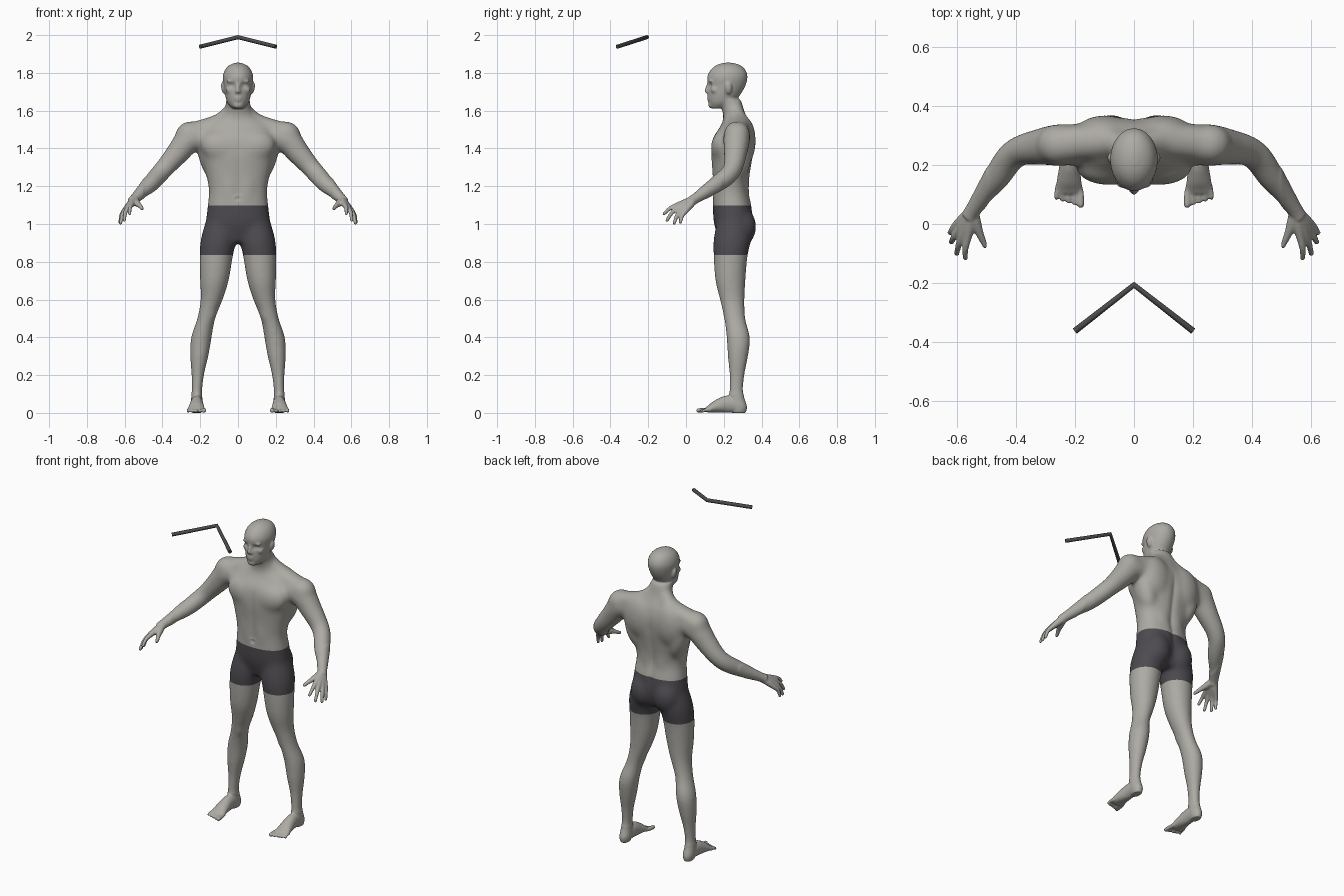
import bpy, bmesh, math
from mathutils import Vector, Matrix

if "Cube" in bpy.data.objects:
    bpy.data.objects.remove(bpy.data.objects["Cube"])


def material(name, rgb):
    mat = bpy.data.materials.new(name)
    mat.use_nodes = True
    mat.diffuse_color = (*rgb, 1)
    mat.node_tree.nodes["Principled BSDF"].inputs["Base Color"].default_value = (*rgb, 1)
    return mat


skin = material("warm grey skin", (.42, .405, .37))
cloth = material("charcoal cloth", (.075, .07, .08))
dark = material("dark grey metal", (.07, .07, .07))

bm = bmesh.new()
SIDES = 24


def smooth_path(rings, steps=4):
    """Catmull-Rom interpolation through (x, y, z, radius, radius) rings."""
    pts = [Vector(r) for r in rings]
    pts = [pts[0]] + pts + [pts[-1]]
    out = []
    for a, b, c, d in zip(pts, pts[1:], pts[2:], pts[3:]):
        for i in range(steps):
            t = i / steps
            out.append(b + (c - a) * (t / 2) + (a * 2 - b * 5 + c * 4 - d) * (t * t / 2)
                       + (b * 3 - a - c * 3 + d) * (t ** 3 / 2))
    return out + [pts[-1]]


def loft(rings, side=1, flat=True, power=2):
    """Closed skin over rings; flat rings stay level, others follow the path."""
    path = smooth_path(rings)
    loops = []
    for i, p in enumerate(path):
        u, v = Vector((1, 0, 0)), Vector((0, 1, 0))
        if not flat:
            t = path[min(i + 1, len(path) - 1)].to_3d() - path[max(i - 1, 0)].to_3d()
            u = t.cross(Vector((0, 0, 1))).normalized()
            v = u.cross(t).normalized()
        loop = []
        for k in range(SIDES):
            c, s = math.cos(math.tau * k / SIDES), math.sin(math.tau * k / SIDES)
            c = math.copysign(abs(c) ** (2 / power), c)
            s = math.copysign(abs(s) ** (2 / power), s)
            co = p.to_3d() + u * (c * p[3]) + v * (s * p[4])
            co.x *= side
            loop.append(bm.verts.new(co))
        loops.append(loop)
    for a, b in zip(loops, loops[1:]):
        for k in range(SIDES):
            n = (k + 1) % SIDES
            bm.faces.new((a[k], a[n], b[n], b[k]))
    bm.faces.new(loops[0][::-1])
    bm.faces.new(loops[-1])


def blob(centre, radii, side=1, tilt=0):
    x, y, z = centre
    m = (Matrix.Translation((x * side, y, z)) @ Matrix.Rotation(tilt * side, 4, "Y")
         @ Matrix.Diagonal((*radii, 1)))
    bmesh.ops.create_uvsphere(bm, u_segments=SIDES, v_segments=16, radius=1, matrix=m)


def digit(points, radii, side):
    """Finger or toe with a rounded tip."""
    loft([(*p, r, r) for p, r in zip(points, radii)], side, flat=False)
    blob(points[-1], [radii[-1]] * 3, side)


# Torso and neck
loft([(0, y, z, w, d) for y, z, w, d in (
    (.25, .90, .10, .07), (.25, 1, .165, .102), (.245, 1.1, .161, .103), (.237, 1.18, .155, .094),
    (.24, 1.28, .174, .102), (.245, 1.38, .2, .113), (.252, 1.46, .21, .108),
    (.264, 1.52, .17, .08), (.262, 1.56, .1, .064), (.25, 1.6, .071, .058),
    (.235, 1.66, .065, .06))], power=2.3)

# Head
loft([(0, y, z, w, d) for y, z, w, d in (
    (.168, 1.612, .03, .034), (.187, 1.64, .055, .067), (.2, 1.68, .068, .085),
    (.215, 1.73, .076, .099), (.219, 1.78, .081, .107), (.223, 1.82, .067, .089),
    (.224, 1.843, .042, .058), (.224, 1.854, .012, .02))])
blob((0, .135, 1.63), (.028, .017, .018))
blob((0, .122, 1.669), (.023, .011, .007))
blob((0, .123, 1.656), (.019, .011, .007))
loft([(0, .124, 1.75, .008, .01), (0, .115, 1.725, .009, .012), (0, .112, 1.7, .013, .014),
      (0, .12, 1.692, .011, .01)])
blob((0, .107, 1.703), (.01, .008, .009))

for s in (1, -1):
    # Face halves and ears
    blob((.03, .133, 1.755), (.03, .013, .01), s)
    blob((.045, .152, 1.71), (.022, .02, .02), s)
    blob((.012, .118, 1.698), (.008, .01, .008), s)
    blob((.079, .225, 1.718), (.01, .019, .032), s, .2)

    # Chest, shoulder, back and seat muscles
    blob((.085, .19, 1.405), (.115, .059, .085), s, -.3)
    blob((.1, .31, 1.44), (.1, .06, .13), s)
    blob((.15, .275, 1.36), (.06, .07, .14), s, .25)
    blob((.045, .295, 1.2), (.05, .04, .2), s)
    blob((.045, .18, 1.2), (.05, .04, .17), s)
    blob((.26, .27, 1.477), (.075, .07, .066), s, .5)
    blob((.078, .298, .985), (.08, .075, .1), s)
    loft([(.02, .256, 1.64, .03, .03), (.045, .266, 1.59, .042, .042),
          (.1, .28, 1.535, .055, .05), (.22, .275, 1.495, .06, .05)], s, flat=False)

    # Arm
    loft([(x, y, z, r, r) for x, y, z, r in (
        (.18, .27, 1.47, .07), (.26, .268, 1.445, .072), (.32, .262, 1.375, .063),
        (.385, .25, 1.3, .053), (.425, .22, 1.255, .051), (.465, .16, 1.21, .047),
        (.51, .1, 1.168, .035), (.545, .05, 1.135, .027), (.56, .025, 1.118, .028))],
         s, flat=False)

    # Hand
    wrist = Vector((.548, .045, 1.13))
    for knuckle, tip in (((.565, -.045, 1.1), (.573, -.116, 1.054)),
                         ((.583, -.04, 1.088), (.602, -.101, 1.019)),
                         ((.597, -.025, 1.075), (.621, -.062, 1.005)),
                         ((.604, -.003, 1.067), (.625, -.03, 1.008))):
        k, t = Vector(knuckle), Vector(tip)
        bend = (k + t) / 2 + Vector((.004, -.004, .006))
        digit((wrist, (wrist + k) / 2, k, bend, t), (.02, .019, .014, .011, .009), s)
    digit((wrist, Vector((.537, 0, 1.112)), Vector((.522, -.038, 1.098)),
           Vector((.506, -.073, 1.081))), (.02, .019, .013, .01), s)

    # Leg
    loft([(.09, .25, 1.02, .08, .085), (.103, .245, .92, .095, .1), (.115, .236, .83, .089, .091),
          (.125, .235, .7, .077, .081), (.139, .245, .6, .06, .067), (.168, .258, .5, .049, .058),
          (.194, .277, .4, .056, .064), (.205, .275, .3, .05, .056), (.213, .27, .2, .035, .042),
          (.218, .266, .1, .029, .039), (.218, .281, .035, .032, .042), (.218, .281, 0, .025, .036)], s)
    blob((.15, .222, .53), (.034, .026, .05), s)

    # Foot and toes
    loft([(.218, .29, .04, .03, .038), (.218, .22, .046, .033, .046), (.22, .16, .033, .04, .033),
          (.221, .125, .021, .045, .02), (.221, .106, .015, .043, .013)], s, flat=False)
    for i in range(5):
        root, x = .187 + .0175 * i, .181 + .0205 * i
        r = .0125 if i == 0 else .009
        tip = .066 + .006 * i
        digit([(root, .13, .018), (x, .1, .015), (x, tip, r)], (.011, r * .9, r), s)

bmesh.ops.recalc_face_normals(bm, faces=bm.faces)
mesh = bpy.data.meshes.new("rough_figure")
bm.to_mesh(mesh)
bm.free()
rough = bpy.data.objects.new("rough_figure", mesh)
bpy.context.collection.objects.link(rough)

# Fuse all volumes into one skin
fuse = rough.modifiers.new("fuse", "REMESH")
fuse.mode = "VOXEL"
fuse.voxel_size = .0048
graph = bpy.context.evaluated_depsgraph_get()
body_mesh = bpy.data.meshes.new_from_object(rough.evaluated_get(graph))
bpy.data.objects.remove(rough)
bm = bmesh.new()
bm.from_mesh(body_mesh)


def relax(verts, times):
    for _ in range(times):
        bmesh.ops.smooth_vert(bm, verts=verts, factor=.5,
                              use_axis_x=True, use_axis_y=True, use_axis_z=True)


def is_face(co):
    return co.z > 1.66 or (co.z > 1.59 and co.y < .2)


relax([v for v in bm.verts if .1 < v.co.z and abs(v.co.x) < .5 and not is_face(v.co)], 70)
relax(bm.verts[:], 3)

# Carved hollows: eye sockets, navel, centre lines of chest and back
for v in bm.verts:
    x, y, z = abs(v.co.x), v.co.y, v.co.z
    for centre, size, push in (((.029, .125, 1.734), .02, .009), ((0, .14, 1.135), .016, .008)):
        gap = (Vector((x, y, z)) - Vector(centre)).length / size
        if gap < 1:
            v.co.y += push * (1 - gap * gap)
    if x < .045 and .95 < z < 1.52:
        fade = min(1, (z - .95) * 8, (1.52 - z) * 8) * (1 - x / .045) ** 2
        if y > .28:
            v.co.y -= .01 * fade
        elif y < .2 and z > 1.15:
            v.co.y += .005 * fade
relax([v for v in bm.verts if .1 < v.co.z and abs(v.co.x) < .3], 4)

# Shorts: cut clean hems and colour the band between them
HEM, WAIST = .836, 1.098
for height in (HEM, WAIST):
    bmesh.ops.bisect_plane(bm, geom=bm.verts[:] + bm.edges[:] + bm.faces[:],
                           plane_co=(0, 0, height), plane_no=(0, 0, 1))
for f in bm.faces:
    c = f.calc_center_median()
    f.material_index = int(HEM < c.z < WAIST and abs(c.x) < .3)
    f.smooth = True
floor = min(v.co.z for v in bm.verts)
bmesh.ops.translate(bm, verts=bm.verts, vec=(0, 0, -floor))
body_mesh.materials.clear()
body_mesh.materials.append(skin)
body_mesh.materials.append(cloth)
bm.to_mesh(body_mesh)
bm.free()
body = bpy.data.objects.new("figure_body", body_mesh)
bpy.context.collection.objects.link(body)

# Floating bent rod in front of the head
curve = bpy.data.curves.new("bent_rod", "CURVE")
curve.dimensions = "3D"
curve.bevel_depth = .011
curve.use_fill_caps = True
line = curve.splines.new("POLY")
line.points.add(2)
for point, co in zip(line.points, ((-.2, -.363, 1.939), (0, -.207, 1.989), (.2, -.363, 1.939))):
    point.co = (*co, 1)
curve.materials.append(dark)
bpy.context.collection.objects.link(bpy.data.objects.new("bent_rod", curve))
